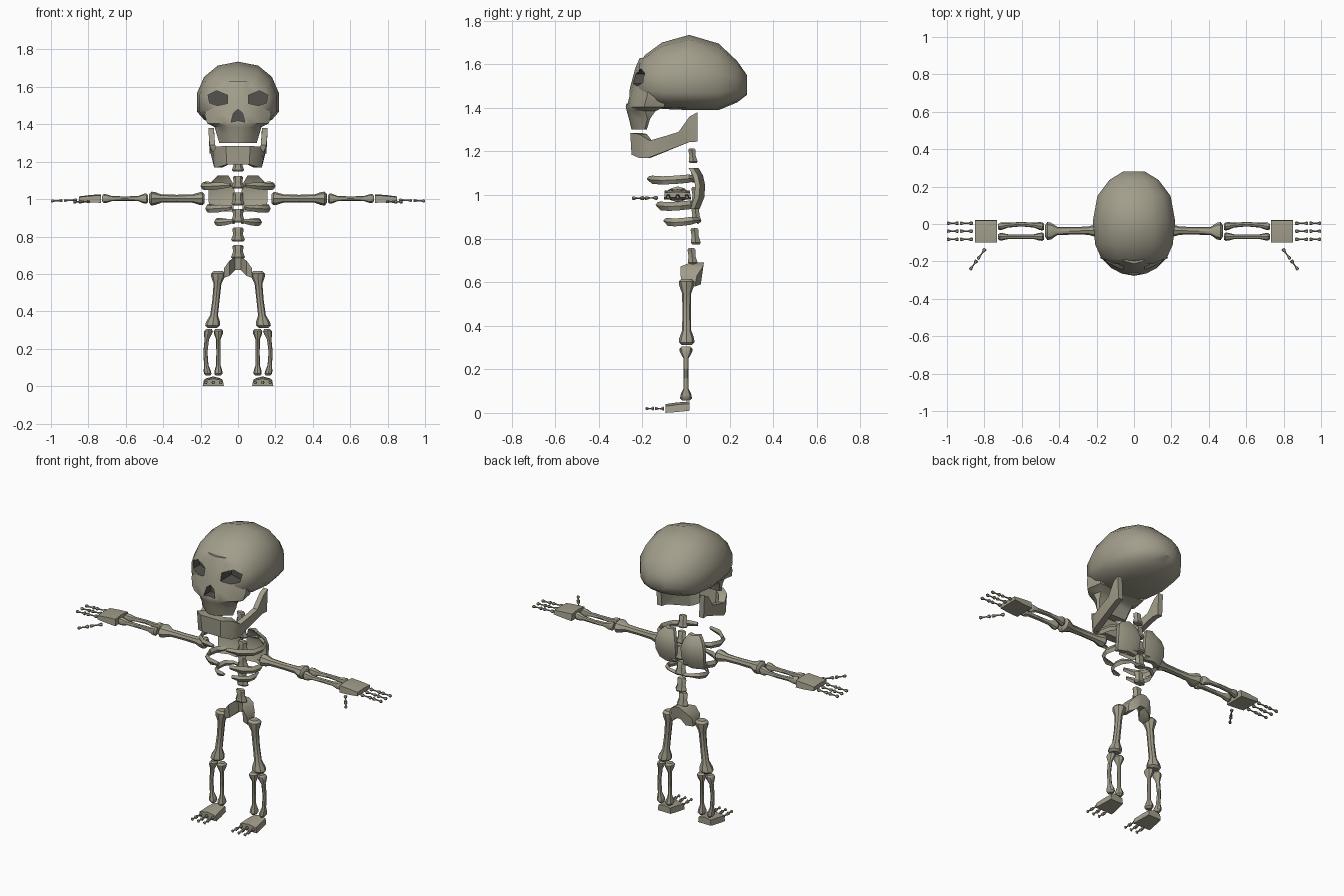
import bpy, bmesh, math
from mathutils import Vector as V

if "Cube" in bpy.data.objects:
    bpy.data.objects.remove(bpy.data.objects["Cube"])


def material(name, rgb):
    m = bpy.data.materials.new(name)
    m.diffuse_color = (*rgb, 1)
    m.use_nodes = True
    m.node_tree.nodes["Principled BSDF"].inputs["Base Color"].default_value = m.diffuse_color
    return m


BONE = material("bone", (0.36, 0.34, 0.26))
DARK = material("socket_dark", (0.09, 0.085, 0.075))


def loft(name, rings, angle=40, index=0):
    """Skin a list of equal-length closed rings and cap both ends."""
    bm = bmesh.new()
    rows = [[bm.verts.new(p) for p in r] for r in rings]
    n = len(rows[0])
    for a, b in zip(rows, rows[1:]):
        for i in range(n):
            bm.faces.new((a[i], a[(i + 1) % n], b[(i + 1) % n], b[i]))
    bm.faces.new(rows[0])
    bm.faces.new(rows[-1])
    bmesh.ops.recalc_face_normals(bm, faces=bm.faces)
    for f in bm.faces:
        f.material_index = index
    me = bpy.data.meshes.new(name)
    bm.to_mesh(me)
    bm.free()
    me.materials.append(BONE)
    ob = bpy.data.objects.new(name, me)
    bpy.context.collection.objects.link(ob)
    if angle:
        smooth(ob, angle)
    return ob


def activate(ob):
    bpy.ops.object.select_all(action='DESELECT')
    ob.select_set(True)
    bpy.context.view_layer.objects.active = ob


def smooth(ob, angle=40):
    activate(ob)
    bpy.ops.object.shade_smooth_by_angle(angle=math.radians(angle))


def bone(name, p0, p1, r, e0, e1, bow=(0, 0, 0), n=8, knob=0.1):
    """Long bone: thin shaft, swollen ends; e0/e1 are the end radii (u, v)."""
    p0, p1, bow = V(p0), V(p1), V(bow)
    d = (p1 - p0).normalized()
    if abs(d.z) > 0.7:
        u, v = V((1, 0, 0)), V((0, 1, 0))
    else:
        v = V((0, 0, 1))
        u = v.cross(d).normalized()
    prof = [(0, e0, .65), (knob * .4, e0, 1), (knob, e0, .95), (knob * 2.2, None, 1), (.5, None, .92),
            (1 - knob * 2.2, None, 1), (1 - knob, e1, .95), (1 - knob * .4, e1, 1), (1, e1, .65)]
    rings = []
    for t, e, k in prof:
        c = p0.lerp(p1, t) + bow * math.sin(math.pi * t)
        a, b = e if e else (r, r)
        rings.append([c + u * a * k * math.cos(2 * math.pi * i / n) +
                      v * b * k * math.sin(2 * math.pi * i / n) for i in range(n)])
    return loft(name, rings)


def digit(name, a, b):
    """Two small phalanges in line."""
    a, b = V(a), V(b)
    for k, (s, t) in enumerate(((0, .5), (.55, 1))):
        bone(f"{name}_{k}", a.lerp(b, s), a.lerp(b, t), .004, (.01, .01), (.009, .009), n=6, knob=.16)


def mirrored(half):
    """Continue a ring list that runs towards x = 0 onto the other side."""
    return half + [[(-x, y, z) for x, y, z in r] for r in reversed(half)]


# --- skull: rounded cranium
def power(v, p):
    return math.copysign(abs(v) ** p, v)


rings = []
for y, w, lo, hi in ((.28, .06, 1.46, 1.55), (.235, .135, 1.425, 1.615), (.15, .2, 1.39, 1.695),
                     (.015, .225, 1.39, 1.735), (-.11, .212, 1.395, 1.70), (-.185, .178, 1.42, 1.645),
                     (-.215, .13, 1.45, 1.61)):
    ring = []
    for i in range(14):
        a = math.pi / 2 + 2 * math.pi * i / 14
        s = math.sin(a)
        ring.append((w * power(math.cos(a), .88), y,
                     1.51 + ((hi - 1.51) * power(s, .95) if s > 0 else (1.51 - lo) * power(s, .7))))
    rings.append(ring)
cranium = loft("cranium", rings, 50)

# --- skull: face with brow, cheekbones and upper jaw
rings = []
for z, w, yf, yb in ((1.63, .12, -.212, -.13), (1.585, .165, -.232, -.11), (1.50, .172, -.255, -.10),
                     (1.45, .178, -.265, -.09), (1.405, .165, -.277, -.10), (1.385, .125, -.272, -.14),
                     (1.35, .115, -.262, -.165), (1.30, .10, -.25, -.18)):
    half = [(.4 * w, yf + .012), (.72 * w, yf + .04), (w, min(yf + .085, yb - .01)), (.9 * w, yb)]
    rings.append([(0, yf, z)] + [(x, y, z) for x, y in half] + [(-x, y, z) for x, y in reversed(half)])
face = loft("face", rings, 35)

# --- eye and nose openings cut into the skull
eye = [(.055, 1.555), (.115, 1.58), (.16, 1.557), (.152, 1.515), (.11, 1.50), (.055, 1.512)]
nose = [(0, 1.48), (.024, 1.46), (.037, 1.412), (0, 1.42), (-.037, 1.412), (-.024, 1.46)]
for shape, depth in ((eye, -.14), ([(-x, z) for x, z in eye], -.14), (nose, -.21)):
    cutter = loft("socket_cutter", [[(x, y, z) for x, z in shape] for y in (-.4, depth)], 0, 1)
    cutter.data.materials.append(DARK)
    cutter.hide_render = True
    for ob in (cranium, face):
        if len(ob.data.materials) < 2:
            ob.data.materials.append(DARK)
        m = ob.modifiers.new("socket", 'BOOLEAN')
        m.operation, m.solver, m.object = 'DIFFERENCE', 'EXACT', cutter
        activate(ob)
        bpy.ops.object.modifier_apply(modifier=m.name)
    bpy.data.objects.remove(cutter)
smooth(cranium, 50)
smooth(face, 35)

# --- lower jaw: top point, bottom point (x, y, z) and inward thickness
rings = []
for t, b, o in (((.158, .016, 1.36), (.158, .053, 1.38), (-.03, 0)),
                ((.152, -.034, 1.29), (.152, .053, 1.245), (-.03, 0)),
                ((.148, -.08, 1.275), (.146, .016, 1.243), (-.032, 0)),
                ((.135, -.167, 1.25), (.128, -.175, 1.17), (-.035, .01)),
                ((.118, -.215, 1.28), (.11, -.215, 1.17), (-.03, .035)),
                ((.065, -.256, 1.285), (.06, -.25, 1.185), (-.01, .05))):
    t, b, o = V(t), V(b), V((*o, 0))
    rings.append([t, b, b + o, t + o])
loft("lower_jaw", mirrored(rings), 35)

# --- spine
for k, (z, y, s) in enumerate(((1.18, .03, .9), (1.09, .04, .9), (1.0, .045, .95), (.91, .045, 1),
                               (.81, .042, 1), (.718, .028, 1))):
    rings = []
    for dz, r in ((-.036, .8), (-.028, 1), (.0, .72), (.03, .8), (.038, .6)):
        rings.append([(.037 * s * r * math.cos(i * math.pi / 3), y - .1 * dz + .026 * s * r * math.sin(i * math.pi / 3),
                       z + dz * s) for i in range(6)])
    loft(f"vertebra_{k}", rings)

# --- pelvis: saddle with wings leaning forward
rings = [[(x, f, lo), (x, b, lo), (x, b + .01, hi), (x, f - .01, hi)]
         for x, f, b, lo, hi in ((.075, -.015, .04, .58, .63), (.045, -.015, .068, .59, .672),
                                 (.015, .03, .072, .62, .69))]
loft("pelvis", mirrored(rings))

for s, side in ((1, "left"), (-1, "right")):
    # --- ribs: flat strips curling round to the front
    for k, (z, w, front, h) in enumerate(((1.07, .19, -.18, .019), (.95, .165, -.14, .02), (.877, .118, -.105, .018))):
        rings = []
        for px, t, dz in ((.15, 0, .0), (.55, .0, .008), (.9, .2, .005), (1, .45, 0), (.9, .72, -.003),
                          (.6, .93, 0), (.22, 1, .005)):
            c = V((s * px * w, .055 + (front + .01 - .055) * t, z + dz))
            out = (c - V((0, -.05, c.z))).normalized() * .009
            hz = V((0, 0, h * (.6 if t in (0, 1) else 1)))
            rings.append([c + out * 1.2, c + hz, c - out, c - hz])
        loft(f"{side}_rib_{k}", rings, 30)

    # --- shoulder blade: curved plate behind the ribs
    rings = []
    for z, y, xi, xo in ((.935, .05, .03, .145), (.99, .072, .018, .158), (1.045, .076, .018, .158),
                         (1.09, .066, .03, .145), (1.125, .045, .05, .11)):
        xm = (xi + xo) / 2
        rings.append([(s * xi, y, z), (s * xm, y + .012, z), (s * xo, y - .012, z),
                      (s * xo, y - .034, z), (s * xm, y - .014, z), (s * xi, y - .022, z)])
    loft(f"{side}_shoulder_blade", rings)

    # --- arm
    bone(f"{side}_upper_arm", (s * .178, -.035, 1.003), (s * .475, -.038, 1.003), .022, (.035, .035), (.048, .037))
    bone(f"{side}_forearm_front", (s * .48, -.068, 1.003), (s * .727, -.068, 1.003), .013, (.022, .027), (.02, .024))
    bone(f"{side}_forearm_back", (s * .48, -.015, 1.003), (s * .727, -.015, 1.003), .013, (.022, .027), (.02, .024),
         (0, .014, 0))

    # --- hand, three fingers and thumb
    rings = [[(s * x, -.10, 1 - h), (s * x, .022, 1 - h), (s * x, .018, 1 + h), (s * x, -.04, 1 + h * 1.3),
              (s * x, -.098, 1 + h)] for x, h in ((.733, .02), (.79, .017), (.85, .011))]
    loft(f"{side}_hand", rings, 30)
    for k, y in enumerate((.004, -.038, -.082)):
        digit(f"{side}_finger_{k}", (s * .862, y, .995), (s * 1.0, y, .99))
    digit(f"{side}_thumb", (s * .795, -.132, .987), (s * .877, -.245, .985))

    # --- leg
    bone(f"{side}_thigh", (s * .105, .003, .615), (s * .138, .003, .312), .021, (.038, .036), (.04, .036),
         (s * -.004, 0, 0))
    bone(f"{side}_shin_inner", (s * .105, 0, .305), (s * .105, 0, .057), .012, (.025, .03), (.022, .027))
    bone(f"{side}_shin_outer", (s * .155, 0, .305), (s * .16, 0, .057), .012, (.023, .028), (.02, .026),
         (s * .017, 0, 0))

    # --- foot and toes
    rings = [[(s * (.132 - w), y, lo), (s * (.132 + w), y, lo), (s * (.132 + w * .9), y, hi - .01),
              (s * .132, y, hi), (s * (.132 - w * .9), y, hi - .01)]
             for y, w, lo, hi in ((.015, .042, .01, .052), (-.04, .05, .004, .048), (-.095, .057, 0, .04))]
    loft(f"{side}_foot", rings, 30)
    for k, x in enumerate((.092, .132, .172)):
        digit(f"{side}_toe_{k}", (s * x, -.1, .02), (s * x, -.185, .02))
